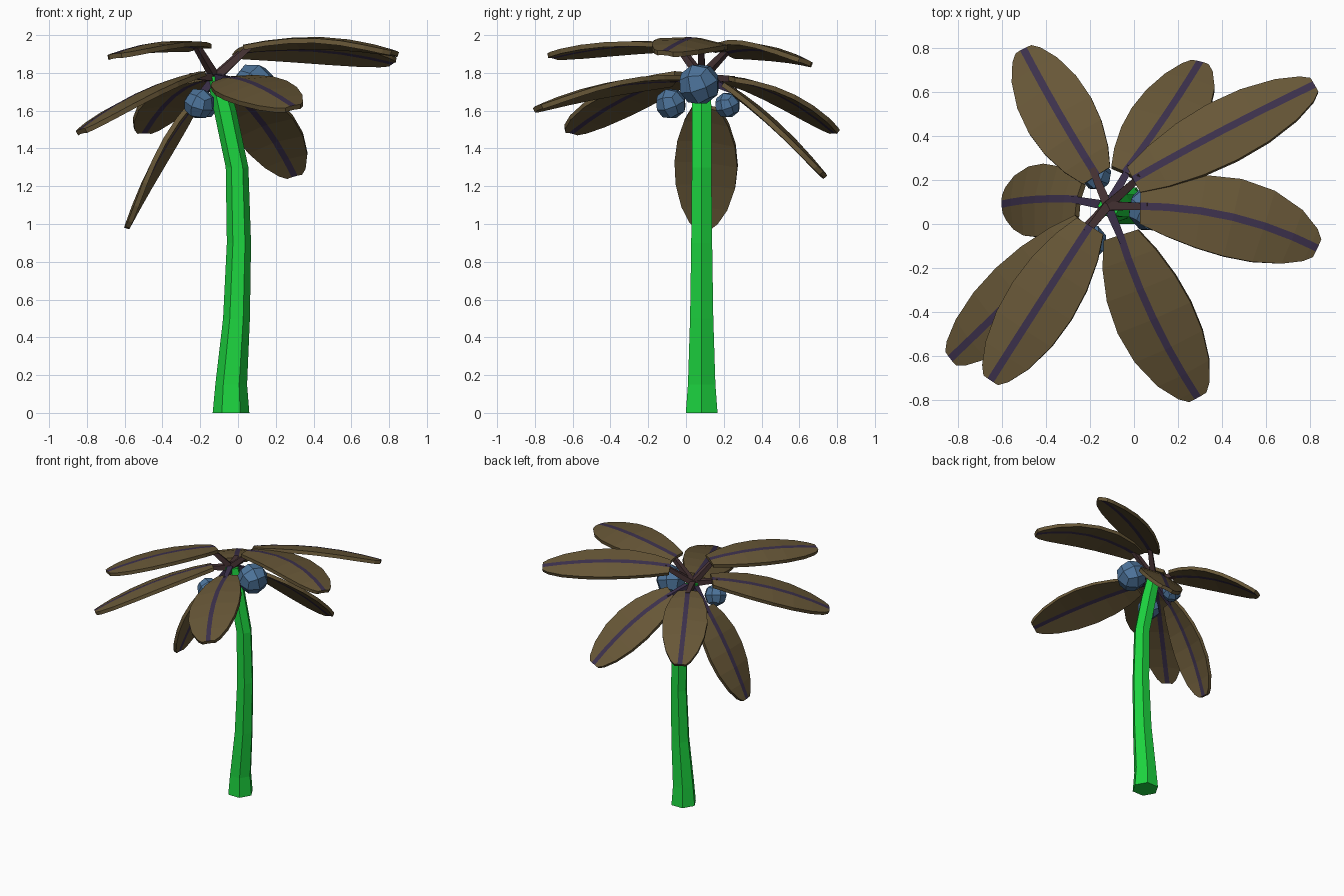
import bpy, bmesh, math
from mathutils import Vector, Euler

if "Cube" in bpy.data.objects:
    bpy.data.objects.remove(bpy.data.objects["Cube"])


def material(name, rgb):
    m = bpy.data.materials.new(name)
    m.diffuse_color = (*rgb, 1)
    m.use_nodes = True
    m.node_tree.nodes["Principled BSDF"].inputs["Base Color"].default_value = m.diffuse_color
    return m


GREEN = material("trunk green", (0.012, 0.66, 0.05))
BROWN = material("leaf brown", (0.135, 0.094, 0.038))
PURPLE = material("rib purple", (0.045, 0.030, 0.072))
MAROON = material("stem maroon", (0.065, 0.034, 0.036))
BLUE = material("nut blue", (0.075, 0.175, 0.33))


def finish(bm, name, *mats):
    bmesh.ops.recalc_face_normals(bm, faces=bm.faces)
    mesh = bpy.data.meshes.new(name)
    bm.to_mesh(mesh)
    bm.free()
    for m in mats:
        mesh.materials.append(m)
    bpy.context.collection.objects.link(bpy.data.objects.new(name, mesh))


def loft(bm, rings):
    """Skin a list of closed point rings; returns the side faces ring by ring."""
    vs = [[bm.verts.new(p) for p in r] for r in rings]
    n = len(vs[0])
    sides = [[bm.faces.new((a[i], a[(i + 1) % n], b[(i + 1) % n], b[i])) for i in range(n)]
             for a, b in zip(vs, vs[1:])]
    return vs, sides


# Trunk: bent, tapering hexagonal column (x, z, radius)
TRUNK_Y = 0.083
path = [(-0.037, 0, 0.097), (-0.036, 0.15, 0.084), (-0.008, 0.5, 0.071), (0.005, 0.9, 0.064),
        (-0.005, 1.3, 0.060), (-0.068, 1.6, 0.060), (-0.112, 1.78, 0.052)]
bm = bmesh.new()
vs, _ = loft(bm, [[(x + r * math.cos(k * math.pi / 3), TRUNK_Y + r * math.sin(k * math.pi / 3), z)
                   for k in range(6)] for x, z, r in path])
bm.faces.new(vs[0])
bm.faces.new(vs[-1])
finish(bm, "trunk", GREEN)

# Leaves: base, middle and tip of the midrib, sideways roll, width factor, stem colour
CROWN = Vector((-0.12, 0.083, 1.775))
leaves = [
    ((0.03, 0.08, 1.935), (0.45, 0.03, 1.975), (0.83, -0.11, 1.905), -0.1, 1.08, MAROON),
    ((0.00, 0.20, 1.915), (0.40, 0.42, 1.93), (0.82, 0.63, 1.86), -0.32, 0.9, MAROON),
    ((-0.04, 0.23, 1.72), (0.14, 0.48, 1.53), (0.30, 0.73, 1.26), -0.4, 1.0, PURPLE),
    ((-0.17, 0.22, 1.77), (-0.34, 0.50, 1.69), (-0.50, 0.79, 1.49), 0.0, 0.97, MAROON),
    ((-0.25, 0.11, 1.62), (-0.44, 0.11, 1.33), (-0.59, 0.09, 0.98), 0.2, 1.0, PURPLE),
    ((-0.22, -0.01, 1.79), (-0.53, -0.32, 1.68), (-0.83, -0.61, 1.49), 0.2, 0.95, MAROON),
    ((-0.20, -0.01, 1.94), (-0.42, -0.35, 1.95), (-0.65, -0.71, 1.89), 0.12, 0.95, MAROON),
    ((-0.06, -0.05, 1.765), (0.09, -0.43, 1.73), (0.29, -0.785, 1.615), 0.22, 1.1, PURPLE),
]
# Half width along the leaf
profile = [(0, 0.075), (0.14, 0.12), (0.32, 0.155), (0.5, 0.168), (0.68, 0.158),
           (0.85, 0.122), (0.96, 0.075), (1, 0.042)]
RIB, THICK, FOLD = 0.017, 0.013, 0.14


def leaf(i, base, mid, tip, roll, wide, stem_mat):
    a, m, c = Vector(base), Vector(mid), Vector(tip)
    b = 2 * m - (a + c) / 2                     # curve passes through the middle
    rings = []
    for t, w in profile:
        w *= wide
        p = a * (1 - t) ** 2 + b * 2 * t * (1 - t) + c * t * t
        d = ((b - a) * (1 - t) + (c - b) * t).normalized()
        left = Vector((0, 0, 1)).cross(d).normalized()
        up = d.cross(left)
        left, up = (left * math.cos(roll) + up * math.sin(roll),
                    up * math.cos(roll) - left * math.sin(roll))
        top = [p + left * s - up * max(0, abs(s) - RIB) * FOLD for s in (-w, -RIB, RIB, w)]
        rings.append([q + up * THICK for q in top] + [q - up * THICK for q in reversed(top)])
    bm = bmesh.new()
    vs, sides = loft(bm, rings)
    for row in sides:                           # rib stripe on both faces
        row[1].material_index = row[5].material_index = 1
    for r in (vs[0], vs[-1]):                   # end caps
        for k in range(3):
            bm.faces.new((r[k], r[k + 1], r[6 - k], r[7 - k]))
    finish(bm, f"leaf_{i}", BROWN, PURPLE)

    # Stem: square bar from the crown into the leaf
    end = a + (b - a).normalized() * 0.04
    d = (end - CROWN).normalized()
    s = Vector((0, 0, 1)).cross(d).normalized()
    u = d.cross(s)
    bm = bmesh.new()
    vs, _ = loft(bm, [[p + s * r * x + u * r * y for x, y in ((1, 1), (-1, 1), (-1, -1), (1, -1))]
                      for p, r in ((CROWN, 0.021), (end, 0.015))])
    bm.faces.new(vs[0])
    bm.faces.new(vs[1])
    finish(bm, f"stem_{i}", stem_mat)


for i, args in enumerate(leaves):
    leaf(i, *args)

# Nuts: coarse faceted balls made from divided cubes, turned face-on
TURN = Euler((0.2, 0.4, -0.45))
for i, (pos, r) in enumerate([((0.082, 0.07, 1.74), 0.113), ((-0.205, -0.08, 1.637), 0.084),
                              ((-0.17, 0.22, 1.63), 0.07)]):
    bm = bmesh.new()
    bmesh.ops.create_cube(bm, size=2)
    bmesh.ops.subdivide_edges(bm, edges=bm.edges[:], cuts=1, use_grid_fill=True)
    for v in bm.verts:
        p = v.co.normalized() * r
        p.rotate(TURN)
        v.co = Vector(pos) + p
    finish(bm, f"nut_{i}", BLUE)
